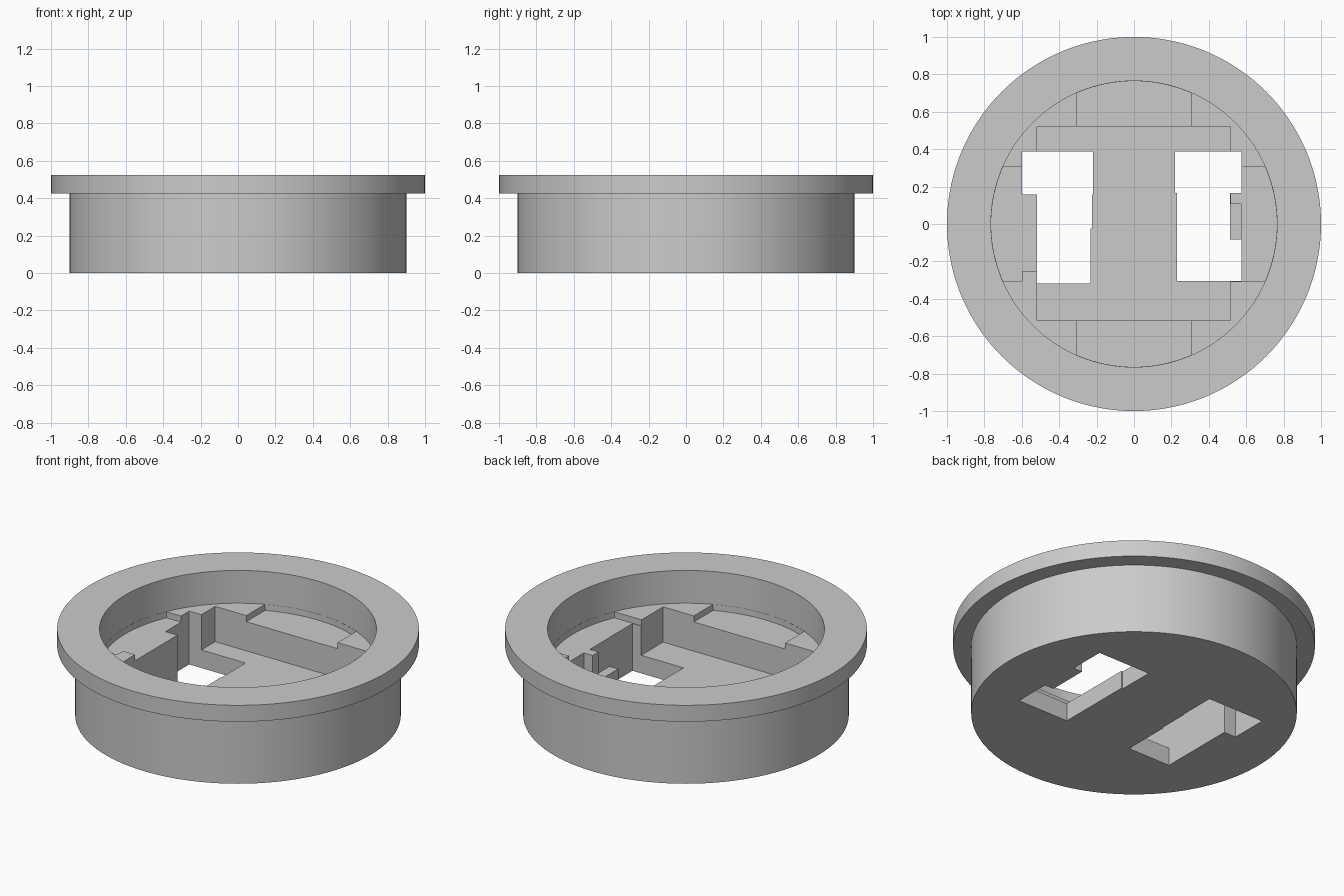
import bpy, bmesh
from math import sin, cos, asin, pi, radians

if "Cube" in bpy.data.objects:
    bpy.data.objects.remove(bpy.data.objects["Cube"], do_unlink=True)

SEGMENTS = 144
BORE = 0.765
CORNER_Z, SHELF_Z, FLOOR_Z, ABOVE = 0.325, 0.288, 0.11, 0.6

grey = bpy.data.materials.new("plain grey")
grey.use_nodes = True
grey.diffuse_color = (0.6, 0.6, 0.6, 1)
grey.node_tree.nodes["Principled BSDF"].inputs["Base Color"].default_value = (0.6, 0.6, 0.6, 1)


def finish(name, bm):
    bmesh.ops.recalc_face_normals(bm, faces=bm.faces[:])
    mesh = bpy.data.meshes.new(name)
    bm.to_mesh(mesh)
    bm.free()
    mesh.materials.append(grey)
    obj = bpy.data.objects.new(name, mesh)
    bpy.context.collection.objects.link(obj)
    return obj


def lathe(name, profile):
    """Rings of (radius, z), closed by a flat cap at each end."""
    bm = bmesh.new()
    rings = [[bm.verts.new((r * cos(2 * pi * i / SEGMENTS), r * sin(2 * pi * i / SEGMENTS), z))
              for i in range(SEGMENTS)] for r, z in profile]
    for a, b in zip(rings, rings[1:]):
        for i in range(SEGMENTS):
            j = (i + 1) % SEGMENTS
            bm.faces.new((a[i], a[j], b[j], b[i]))
    bm.faces.new(rings[0])
    bm.faces.new(rings[-1])
    return finish(name, bm)


def prism(name, outline, bottom):
    """Vertical prism cutter from an outline, open to above the rim."""
    bm = bmesh.new()
    low = [bm.verts.new((x, y, bottom)) for x, y in outline]
    high = [bm.verts.new((x, y, ABOVE)) for x, y in outline]
    bm.faces.new(low)
    bm.faces.new(high)
    for i in range(len(low)):
        j = (i + 1) % len(low)
        bm.faces.new((low[i], low[j], high[j], high[i]))
    obj = finish(name, bm)
    obj.hide_render = True
    return obj


def box(x0, x1, y0, y1):
    return [(x0, y0), (x1, y0), (x1, y1), (x0, y1)]


def arc(middle, half_width):
    """Points along the bore wall, centred on an angle in degrees."""
    r = BORE - 0.001
    half = asin(half_width / r)
    return [(r * cos(radians(middle) + half * t / 10), r * sin(radians(middle) + half * t / 10))
            for t in range(-10, 11)]


# Flanged cup with a round recess
body = lathe("flanged_housing", [(0.9, 0), (0.9, 0.425), (1, 0.425), (1, 0.525),
                                 (BORE, 0.525), (BORE, CORNER_Z)])

W = 0.308
cutters = [
    # Lower shelves between the four raised corners
    prism("back_shelf_cut", arc(90, W) + [(-W, 0.45), (W, 0.45)], SHELF_Z),
    prism("front_shelf_cut", arc(270, W) + [(W, -0.45), (-W, -0.45)], SHELF_Z),
    prism("left_shelf_cut", arc(0, W) + [(0.45, W), (0.45, -W)], SHELF_Z),
    prism("right_shelf_cut", arc(180, W) + [(-0.6, -W), (-0.6, -0.25), (-0.45, -0.25),
                                            (-0.45, W)], SHELF_Z),
    # Square pocket and small side ledge
    prism("pocket_cut", box(-0.518, 0.515, -0.515, 0.52), FLOOR_Z),
    prism("ledge_cut", box(0.48, 0.573, -0.2, 0.108), FLOOR_Z + 0.002),
    # Through openings with side notches
    prism("right_opening_cut", [(-0.6, 0.387), (-0.22, 0.387), (-0.22, 0.158), (-0.225, 0.158),
                                (-0.225, -0.025), (-0.232, -0.025), (-0.232, -0.318),
                                (-0.519, -0.318), (-0.519, 0.158), (-0.6, 0.158)], -0.1),
    prism("left_opening_cut", [(0.22, 0.387), (0.574, 0.387), (0.574, 0.165), (0.514, 0.165),
                               (0.514, -0.082), (0.574, -0.082), (0.574, -0.304),
                               (0.23, -0.304), (0.23, 0.165), (0.22, 0.165)], -0.1),
]

bpy.ops.object.select_all(action="DESELECT")
body.select_set(True)
bpy.context.view_layer.objects.active = body
for cutter in cutters:
    mod = body.modifiers.new(cutter.name, "BOOLEAN")
    mod.operation = "DIFFERENCE"
    mod.solver = "EXACT"
    mod.object = cutter
    bpy.ops.object.modifier_apply(modifier=mod.name)
    bpy.data.objects.remove(cutter, do_unlink=True)

bpy.ops.object.shade_smooth_by_angle(angle=radians(30))
